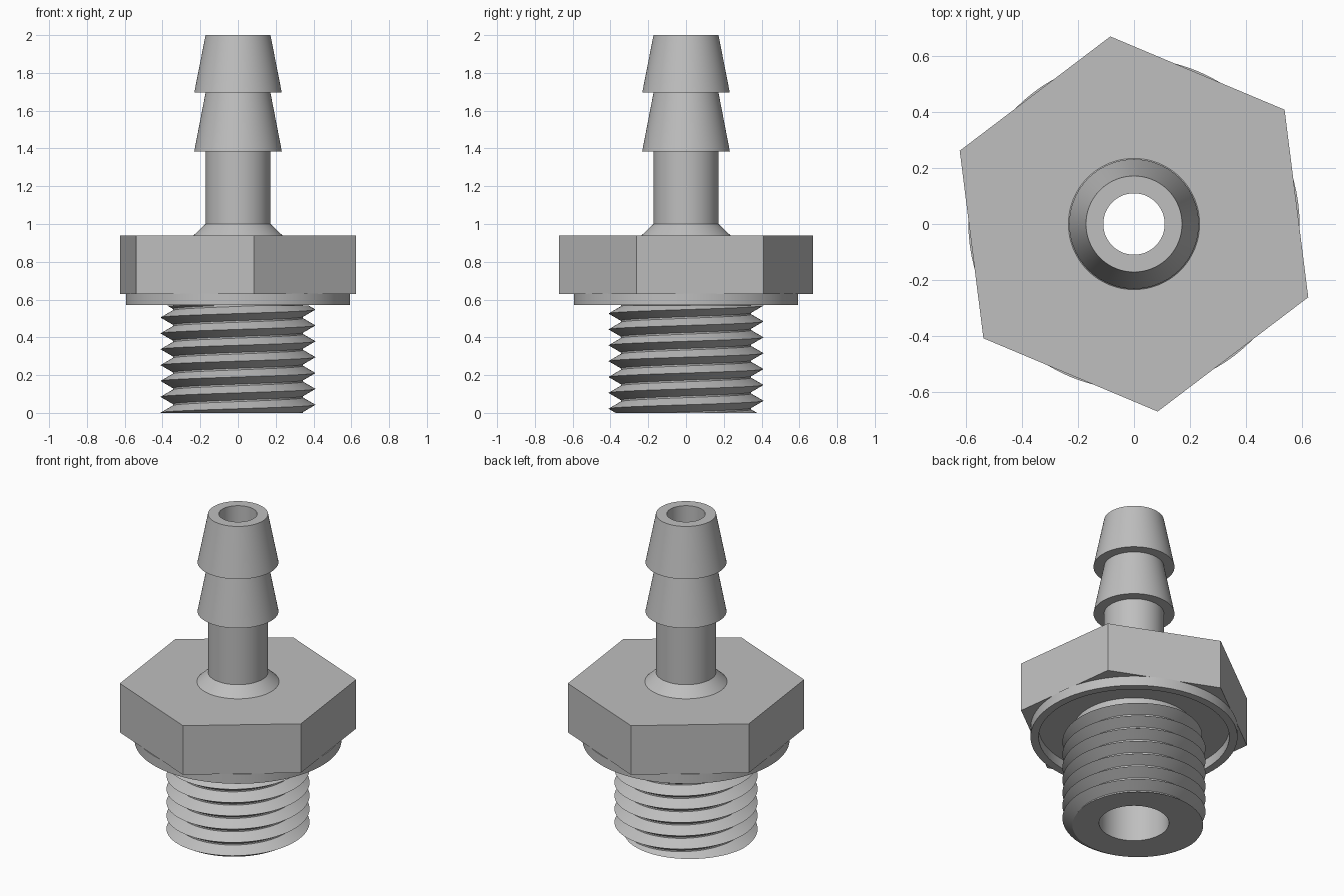
import bpy
import bmesh
from math import cos, sin, pi, radians

default = bpy.data.objects.get("Cube")
if default:
    bpy.data.objects.remove(default, do_unlink=True)

SEG = 96
GREY = (0.52, 0.52, 0.52, 1.0)

metal = bpy.data.materials.new("grey metal")
metal.use_nodes = True
metal.diffuse_color = GREY
metal.node_tree.nodes["Principled BSDF"].inputs["Base Color"].default_value = GREY


def finish(bm, name, smooth_angle=None):
    """Turn a bmesh into a named object with the metal material."""
    bmesh.ops.recalc_face_normals(bm, faces=bm.faces[:])
    mesh = bpy.data.meshes.new(name)
    bm.to_mesh(mesh)
    bm.free()
    mesh.materials.append(metal)
    obj = bpy.data.objects.new(name, mesh)
    bpy.context.collection.objects.link(obj)
    if smooth_angle:
        bpy.ops.object.select_all(action="DESELECT")
        obj.select_set(True)
        bpy.context.view_layer.objects.active = obj
        bpy.ops.object.shade_smooth_by_angle(angle=radians(smooth_angle))
    return obj


def lathe(name, profile):
    """Spin a (radius, z) profile around the z axis."""
    bm = bmesh.new()
    verts = [bm.verts.new((r, 0, z)) for r, z in profile]
    edges = [bm.edges.new(pair) for pair in zip(verts, verts[1:])]
    bmesh.ops.spin(bm, geom=verts + edges, cent=(0, 0, 0), axis=(0, 0, 1),
                   angle=2 * pi, steps=SEG, use_merge=False)
    bmesh.ops.remove_doubles(bm, verts=bm.verts[:], dist=1e-5)
    return finish(bm, name, 25)


def ring_edges(bm, count, radius, z, start=0.0):
    """Closed polygon of edges."""
    verts = [bm.verts.new((radius * cos(start + 2 * pi * i / count),
                           radius * sin(start + 2 * pi * i / count), z))
             for i in range(count)]
    return [bm.edges.new((verts[i - 1], verts[i])) for i in range(count)]


# Barbed hose stem with its flared foot and the stepped bore
STEM, BARB, BORE, WIDE_BORE = 0.172, 0.232, 0.11, 0.2
lathe("barbed_stem", [
    (0.235, 0.94), (STEM, 1.0), (STEM, 1.385), (BARB, 1.385),
    (STEM, 1.695), (BARB, 1.695), (STEM, 2.0),
    (BORE, 2.0), (BORE, 0.85), (WIDE_BORE, 0.75), (WIDE_BORE, 0.0)])

# Hexagonal nut body, rotated a little about the axis
bm = bmesh.new()
outline = ring_edges(bm, 6, 0.677, 0.63, radians(-82.8))
hole = ring_edges(bm, SEG, 0.235, 0.63)
bmesh.ops.triangle_fill(bm, edges=outline + hole, use_beauty=True, normal=(0, 0, 1))
top = bmesh.ops.extrude_face_region(bm, geom=bm.faces[:], use_keep_orig=True)
for item in top["geom"]:
    if isinstance(item, bmesh.types.BMVert):
        item.co.z = 0.94
finish(bm, "hex_body")

# Sealing collar with a recessed underside, and the plain neck inside it
lathe("sealing_collar", [
    (0.56, 0.631), (0.593, 0.631), (0.593, 0.57), (0.546, 0.57), (0.546, 0.631)])
lathe("neck", [(0.345, 0.64), (0.345, 0.54)])

# Right-handed thread: a helical strip trimmed flat at both ends
PITCH, FIRST, THREAD_TOP = 0.084, 0.043, 0.568
tooth = [(0.41, 0.0), (0.345, 0.45), (0.345, 0.55)]
bm = bmesh.new()
rows = []
for i in range(-2 * SEG, 9 * SEG):
    a = 2 * pi * i / SEG
    rows.append([bm.verts.new((r * cos(a), r * sin(a), FIRST + PITCH * (i / SEG + t)))
                 for r, t in tooth])
for i in range(len(rows) - SEG - 1):
    here = rows[i] + [rows[i + SEG][0]]
    after = rows[i + 1] + [rows[i + SEG + 1][0]]
    for k in range(len(tooth)):
        bm.faces.new((here[k], after[k], after[k + 1], here[k + 1]))
for height, side, inner in ((0.0, -1, WIDE_BORE), (THREAD_TOP, 1, 0.34)):
    cut = bmesh.ops.bisect_plane(
        bm, geom=bm.verts[:] + bm.edges[:] + bm.faces[:], dist=1e-6,
        plane_co=(0, 0, height), plane_no=(0, 0, side), clear_outer=True)
    rim = [e for e in cut["geom_cut"]
           if isinstance(e, bmesh.types.BMEdge) and e.is_boundary]
    cap = bmesh.ops.extrude_edge_only(bm, edges=rim)
    for v in cap["geom"]:
        if isinstance(v, bmesh.types.BMVert):
            scale = inner / v.co.xy.length
            v.co.x *= scale
            v.co.y *= scale
loose = [v for v in bm.verts if not v.link_faces]
bmesh.ops.delete(bm, geom=loose, context="VERTS")
finish(bm, "thread", 25)
